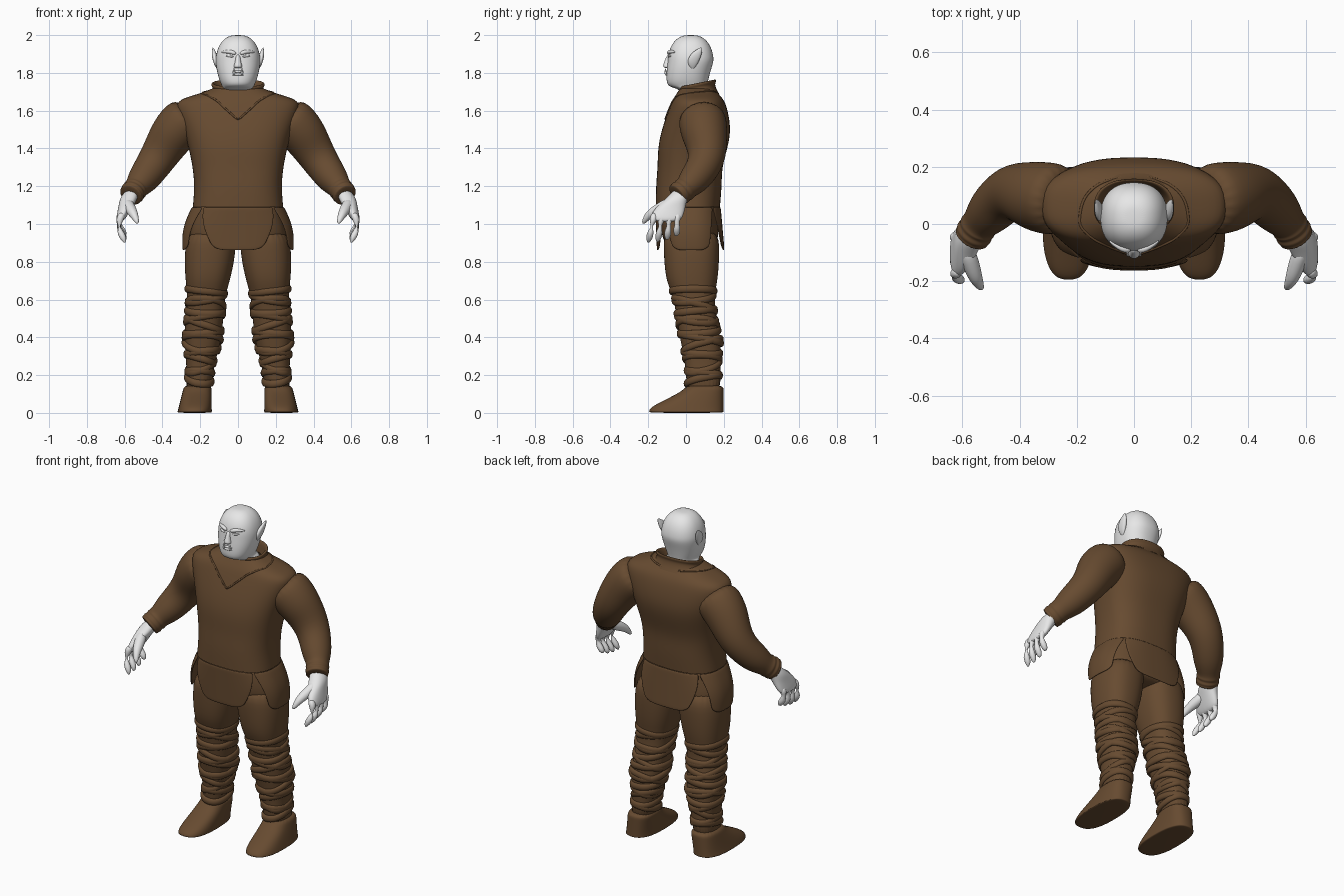
import bpy, bmesh, math
from math import sin, cos, pi, radians
from mathutils import Vector
from mathutils.bvhtree import BVHTree

default_cube = bpy.data.objects.get("Cube")
if default_cube:
    bpy.data.objects.remove(default_cube)


def make_material(name, red, green, blue):
    material = bpy.data.materials.new(name)
    material.use_nodes = True
    colour = (red, green, blue, 1)
    material.diffuse_color = colour
    shader = material.node_tree.nodes["Principled BSDF"]
    shader.inputs["Base Color"].default_value = colour
    shader.inputs["Roughness"].default_value = .8
    return material


CLOTH = make_material("brown_cloth", .135, .07, .03)
SKIN = make_material("pale_skin", .8, .8, .8)


def skin_rows(name, rows, material, ring=True, loop=False, caps=True,
              mirror=False, thickness=None, levels=2):
    """Skin rows of points; ring closes each row, loop joins the last row to the first."""
    bm = bmesh.new()
    verts = [[bm.verts.new(point) for point in row] for row in rows]
    count, width = len(verts), len(verts[0])
    for i in range(count if loop else count - 1):
        for j in range(width if ring else width - 1):
            this, after, k = verts[i], verts[(i + 1) % count], (j + 1) % width
            bm.faces.new((this[j], this[k], after[k], after[j]))
    if caps and ring and not loop:
        bm.faces.new(verts[0])
        bm.faces.new(verts[-1])
    bmesh.ops.recalc_face_normals(bm, faces=bm.faces)
    for face in bm.faces:
        face.smooth = True
    mesh = bpy.data.meshes.new(name)
    bm.to_mesh(mesh)
    bm.free()
    mesh.materials.append(material)
    part = bpy.data.objects.new(name, mesh)
    bpy.context.scene.collection.objects.link(part)
    if mirror:
        part.modifiers.new("mirror", "MIRROR").use_mirror_merge = False
    if thickness:
        solid = part.modifiers.new("thickness", "SOLIDIFY")
        solid.thickness, solid.offset = thickness, 0
    subdivision = part.modifiers.new("smooth", "SUBSURF")
    subdivision.levels = subdivision.render_levels = levels
    return part


def oval(section, angle, power, centre_x=0):
    """Point on a squarish oval given as (height, half width, front, back)."""
    height, half_width, front, back = section
    bend = lambda value: math.copysign(abs(value) ** (2 / power), value)
    return Vector((centre_x + half_width * bend(cos(angle)),
                   (front + back) / 2 + (back - front) / 2 * bend(sin(angle)), height))


def loft(name, sections, material, power=2.3, segments=24, axis=lambda z: 0, **options):
    turns = [2 * pi * j / segments for j in range(segments)]
    rows = [[oval(section, turn, power, axis(section[0])) for turn in turns]
            for section in sections]
    return skin_rows(name, rows, material, **options)


def tube(name, points, radii, material, segments=10, loop=False, **options):
    points, rows, count = [Vector(p) for p in points], [], len(points)
    for i, (point, radius) in enumerate(zip(points, radii)):
        before = points[(i - 1) % count] if loop else points[max(i - 1, 0)]
        after = points[(i + 1) % count] if loop else points[min(i + 1, count - 1)]
        side = (after - before).cross(Vector((.1, .3, 1))).normalized()
        up = side.cross(after - before).normalized()
        turns = [2 * pi * j / segments for j in range(segments)]
        rows.append([point + radius * (side * cos(turn) + up * sin(turn)) for turn in turns])
    return skin_rows(name, rows, material, loop=loop, **options)


# Tunic body
WAIST = (1.09, .24, -.16, .18)
tunic = loft("tunic_body", [
    (1.72, .13, -.03, .14), (1.69, .2, -.05, .17), (1.66, .32, -.07, .2),
    (1.61, .33, -.09, .22), (1.5, .29, -.13, .24), (1.4, .26, -.15, .22),
    (1.3, .24, -.15, .19), (1.2, .23, -.16, .19), WAIST],
    CLOTH, power=2.6, segments=36, caps=False)

# Tunic skirt: tapering panels parted by slits at the four corners
HEM = (.86, .29, -.15, .2)


def skirt_panel(name, facing, hem_angle, **options):
    rows, steps, columns = [], 8, 12
    for i in range(steps + 1):
        drop = i / steps
        half_angle = 45 + (hem_angle - 45) * drop
        row = []
        for j in range(columns + 1):
            across = 2 * j / columns - 1
            section = Vector(WAIST).lerp(Vector(HEM), drop)
            section[0] += .03 * drop * across ** 4
            section[1] += .02 * sin(pi * drop)
            row.append(oval(section, radians(facing + half_angle * across), 2.6))
        rows.append(row)
    skin_rows(name, rows, CLOTH, ring=False, thickness=.008, **options)


skirt_panel("skirt_front", -90, 23)
skirt_panel("skirt_back", 90, 25)
skirt_panel("skirt_side", 0, 29, mirror=True)

# Standing collar, higher at the nape
collar = loft("collar", [(height, radius, .06 - .7 * radius, .06 + .7 * radius)
                         for height, radius in ((1.66, .17), (1.69, .145), (1.72, .133),
                                                (1.73, .143), (1.745, .142),
                                                (1.745, .125), (1.68, .11))],
              CLOTH, caps=False)
for vertex in collar.data.vertices:
    vertex.co.z += .2 * (vertex.co.y - .05)

# Yoke seam: a V in front and an arc behind, laid on the tunic
tree = BVHTree.FromPolygons([vertex.co for vertex in tunic.data.vertices],
                            [face.vertices for face in tunic.data.polygons])
seam = [Vector((0, -.2, 1.58)).lerp(Vector((.19, -.03, 1.72)), i / 8) for i in range(8)]
for i in range(13):
    turn = radians(-15 + 105 * i / 12)
    seam.append(Vector((.2 * cos(turn), .02 + .17 * sin(turn), 1.72)))
seam += [Vector((-p.x, p.y, p.z)) for p in reversed(seam[1:-1])]
tube("yoke_seam", [tree.find_nearest(point)[0] for point in seam], [.006] * len(seam),
     CLOTH, segments=6, loop=True, levels=1)

# Sleeves ending in a ribbed cuff
sleeve = [(.24, .08, 1.58), (.3, .09, 1.53), (.36, .1, 1.46), (.43, .12, 1.34), (.5, .05, 1.24)]
radii = [.12, .13, .12, .1, .09]
wrist, along = Vector((.54, 0, 1.19)), Vector((.006, -.01, -.008))
for i in range(6):
    sleeve.append(wrist + along * i)
    radii.append(.07 if i % 2 else .06)
tube("sleeve", sleeve, radii, CLOTH, segments=20, mirror=True)

# Hands
loft("palm", [(1.19, .03, -.06, .03), (1.14, .05, -.1, .01), (1.1, .04, -.15, 0),
              (1.05, .03, -.19, -.01), (1.01, .02, -.18, -.03)],
     SKIN, axis=lambda z: .56 + .4 * (1.18 - z), segments=16, mirror=True)
for i, name in enumerate(("index", "middle", "ring", "little")):
    root = Vector((.61, -.165 + .04 * i, 1.06))
    tip = Vector((.6, -.2 + .05 * i, .9 + .004 * i * i))
    bow = Vector((.025, 0, 0))
    tube(name + "_finger", [root, root.lerp(tip, .3) + bow, root.lerp(tip, .6) + bow,
                            root.lerp(tip, .9), tip],
         [.02, .023, .021, .018, .009], SKIN, mirror=True)
tube("thumb", [(.59, -.08, 1.12), (.57, -.14, 1.08), (.55, -.2, 1.05), (.53, -.23, 1)],
     [.03, .033, .024, .01], SKIN, mirror=True)

# Trousers
loft("hips", [(1.16, .2, -.12, .15), (1.05, .23, -.14, .16), (.92, .27, -.13, .18),
              (.87, .22, -.09, .14)], CLOTH, power=2.5)
LEG = [(.98, .12, -.12, .17), (.87, .14, -.12, .18), (.7, .12, -.11, .17), (.63, .1, -.07, .15),
       (.5, .1, -.05, .16), (.38, .1, -.03, .19), (.25, .07, 0, .18), (.08, .07, 0, .19)]
leg_axis = lambda z: .22 - .085 * z
loft("leg", LEG, CLOTH, power=2.4, axis=leg_axis, mirror=True)


# Leg wraps: flattened bands, each leaning its own way
def leg_section(height):
    for upper, lower in zip(LEG, LEG[1:]):
        if lower[0] <= height <= upper[0]:
            return Vector(upper).lerp(Vector(lower), (upper[0] - height) / (upper[0] - lower[0]))


for band in range(14):
    rows = []
    for i in range(36):
        turn = 2 * pi * i / 36
        height = .645 - .036 * band + .012 * (1 + band % 3) * cos(turn - 2.5 * band)
        section = leg_section(height)
        edge = oval(section, turn, 2.3, leg_axis(height))
        middle = Vector((leg_axis(height), (section[2] + section[3]) / 2, height))
        outward = (edge - middle).normalized() * .014
        upward = Vector((0, 0, .022))
        rows.append([edge + outward * cos(k * pi / 4) + upward * sin(k * pi / 4)
                     for k in range(8)])
    skin_rows("leg_wrap", rows, CLOTH, loop=True, mirror=True, levels=1)

# Shoes: the instep rises from toe to ankle
loft("shoe", [(height, .092 - .13 * height, toe, .2)
              for height, toe in ((0, -.19), (.005, -.2), (.03, -.19), (.07, -.11),
                                  (.12, -.01), (.15, 0))],
     CLOTH, power=2.6, axis=lambda z: .23 - .12 * z, mirror=True)

# Head: a domed skull over the jaw and neck
head = [(1.66, .1, -.01, .13), (1.715, .1, -.03, .12), (1.725, .08, -.09, .11),
        (1.75, .096, -.105, .115), (1.81, .113, -.103, .13)]
for i in range(8):
    rise = radians(11.5 * i)
    spread = cos(rise) ** .8
    head.append((1.86 + .142 * sin(rise), .119 * spread, .025 - .122 * spread, .025 + .122 * spread))
loft("head", head, SKIN, segments=32)

# Pointed ears
ear = []
for i in range(7):
    rise = i / 6
    swell = sin(pi * rise) ** .7
    middle = .035 + .045 * rise ** 2
    ear.append((1.82 + .115 * rise, .002 + .013 * swell,
                middle - .005 - .03 * swell, middle + .005 + .025 * swell))
loft("ear", ear, SKIN, axis=lambda z: .11 + .2 * (z - 1.82), segments=12, mirror=True)

# Face
loft("nose", [(1.9, .012, -.1, -.07), (1.86, .015, -.115, -.07), (1.835, .024, -.125, -.07),
              (1.825, .022, -.115, -.07)], SKIN, segments=12)
tube("brow", [(.01, -.092, 1.9), (.04, -.09, 1.915), (.09, -.056, 1.91)],
     [.01, .013, .005], SKIN, mirror=True)
tube("eyelid", [(.022, -.092, 1.885), (.044, -.09, 1.89), (.066, -.077, 1.89)],
     [.003, .008, .003], SKIN, mirror=True)
for name, height in (("upper_lip", 1.807), ("lower_lip", 1.793)):
    tube(name, [(.01 * i, -.103 + .00008 * i ** 4, height - .0005 * i * i) for i in range(-4, 5)],
         [.008 - .0015 * abs(i) for i in range(-4, 5)], SKIN)
tube("tusk", [(.021, -.105, 1.79), (.021, -.11, 1.805), (.021, -.107, 1.825)],
     [.007, .006, .002], SKIN, mirror=True)
